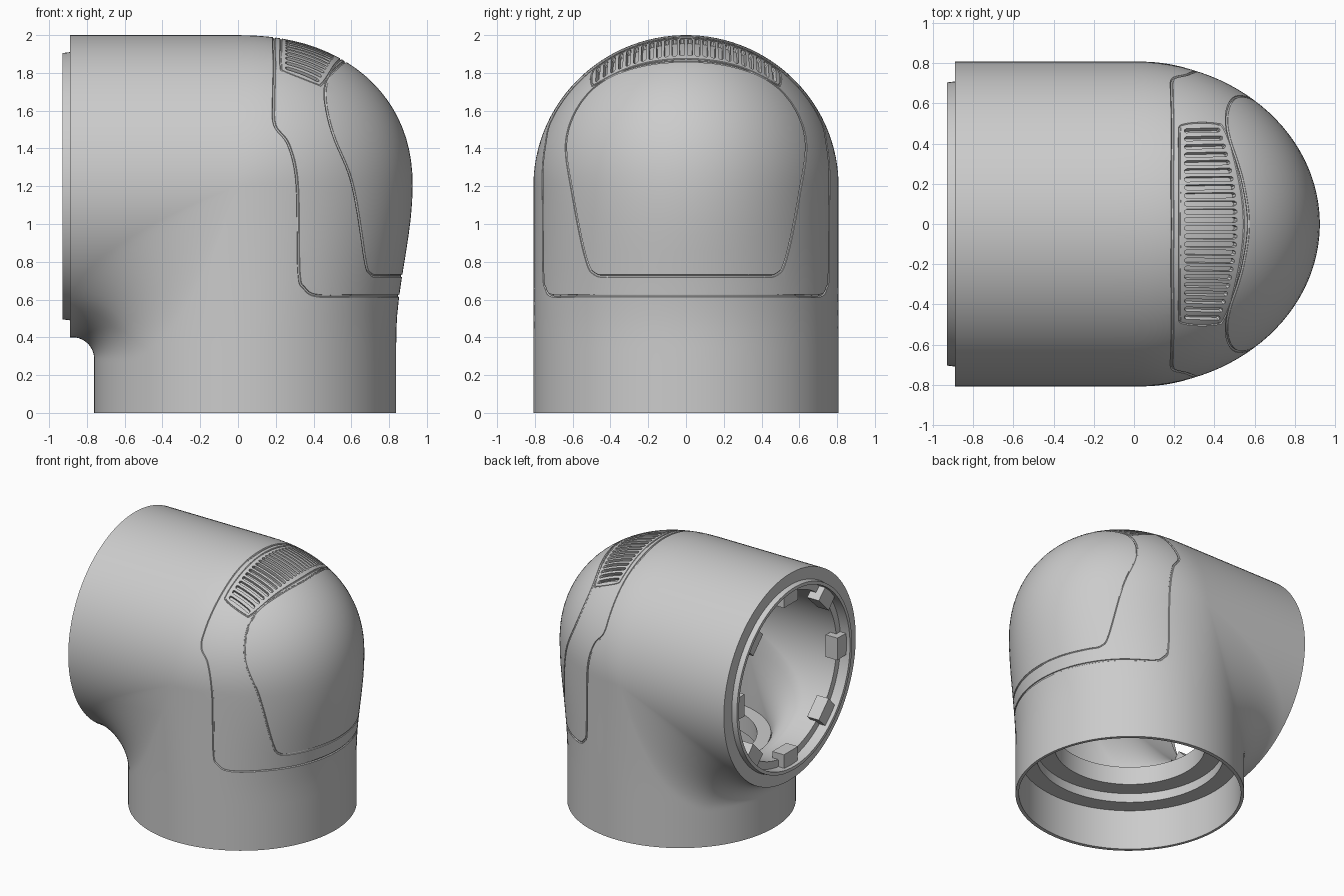
import bpy, bmesh, math
from mathutils import Vector

if "Cube" in bpy.data.objects:
    bpy.data.objects.remove(bpy.data.objects["Cube"])

grey = bpy.data.materials.new("plain_grey")
grey.use_nodes = True
grey.diffuse_color = (0.6, 0.6, 0.6, 1)
grey.node_tree.nodes["Principled BSDF"].inputs["Base Color"].default_value = (0.6, 0.6, 0.6, 1)

R, RY, RX, ZC, P = 0.8, 0.808, 0.925, 1.2, 2.2   # pipe radius, half depth, dome reach, axis height
CX, BORE = 0.038, 0.78                           # lower pipe centre, bore scale
SEG = 112


def taper(z):
    t = min(max((ZC - z) / 0.8, 0), 1)
    w = t * t * (3 - 2 * t)
    return RX - (RX - R) * w, CX * w             # front reach and centre offset


def mesh_object(name, bm):
    bmesh.ops.recalc_face_normals(bm, faces=bm.faces)
    me = bpy.data.meshes.new(name)
    bm.to_mesh(me)
    bm.free()
    ob = bpy.data.objects.new(name, me)
    bpy.context.collection.objects.link(ob)
    me.materials.append(grey)
    return ob


def select(ob):
    bpy.ops.object.select_all(action='DESELECT')
    ob.select_set(True)
    bpy.context.view_layer.objects.active = ob


def elbow_path(c, s, x0, z0):
    """Points (x, z) of one elbow line, at cosine c and scale s."""
    pts, n = [], 22
    u = abs(c) * s
    arc = []
    if c >= 0:                                    # outer side: domed corner
        for i in range(n + 1):
            a = math.pi / 2 * i / n
            arc.append((RX * u * math.sin(a) ** (2 / P), ZC + R * u * math.cos(a) ** (2 / P)))
    else:                                         # inner side: concave fillet
        k = abs(c)
        f = s * min(0.12 * k + 1.2 * k * (1 - k), 0.915 - 0.8 * k)
        cx, cz = -R * u, ZC - R * u
        for i in range(n + 1):
            a = math.pi / 2 * i / n
            z = cz - f + f * math.cos(a)
            arc.append((cx - f + f * math.sin(a) + taper(z)[1], z))
    for i in range(8):
        pts.append((x0 + (arc[0][0] - x0) * i / 8, arc[0][1]))
    pts += arc
    z1 = arc[-1][1]
    for i in range(1, 15):
        z = z1 + (z0 - z1) * i / 14
        a, b = taper(z)
        pts.append(((a if c >= 0 else R) * c * s + b, z))
    return pts


# Hollow elbow housing: one closed loop of profile points per angle
def housing_loop(t):
    c, s = math.cos(t), math.sin(t)
    low = lambda r, z: (CX + r * c, r * s, z)
    side = lambda x, r: (x, r * s, ZC + r * c)
    loop = [(x, RY * s, z) for x, z in elbow_path(c, 1, -0.89, 0)]
    # stepped ledge and neck of the lower opening
    loop += [low(0.78, 0), low(0.78, 0.31), low(0.66, 0.31), low(0.66, 0.38),
             low(0.53, 0.38), low(0.53, 0.52)]
    loop += [(x, RY * BORE * s, z) for x, z in reversed(elbow_path(c, BORE, -0.85, 0.52))]
    # collar of the side opening
    loop += [side(-0.85, 0.68), side(-0.93, 0.68), side(-0.93, 0.705), side(-0.89, 0.71)]
    return loop


bm = bmesh.new()
loops = [[bm.verts.new(p) for p in housing_loop(2 * math.pi * (i + 0.5) / SEG)] for i in range(SEG)]
for i in range(SEG):
    a, b = loops[i], loops[(i + 1) % SEG]
    for j in range(len(a)):
        k = (j + 1) % len(a)
        bm.faces.new((a[j], a[k], b[k], b[j]))
housing = mesh_object("elbow_housing", bm)


def snap(p):
    """Move a rough point onto the domed surface."""
    x, y, z = p
    if z > ZC:
        g = (max(x, 0) / RX) ** P + ((z - ZC) / R) ** P
        f = math.sqrt(g ** (2 / P) + (y / RY) ** 2)
        return Vector((x / f, y / f, ZC + (z - ZC) / f))
    a, b = taper(z)
    f = math.hypot((x - b) / a, y / RY)
    return Vector((b + (x - b) / f, y / f, z))


def on_top(x, y):
    return snap((x, y, ZC + R * math.sqrt(1 - (y / RY) ** 2 - (x / RX) ** 2)))


def groove_cutter(name, half, radius):
    """Closed tube along a half outline mirrored in y."""
    half = [Vector(p) for p in half]
    ring = half + [Vector((p.x, -p.y, p.z)) for p in reversed(half[1:-1])]
    n, pts = len(ring), []
    for i in range(n):
        p0, p1, p2, p3 = (ring[(i + k) % n] for k in (-1, 0, 1, 2))
        for j in range(8):
            t = j / 8
            pts.append(snap(0.5 * (2 * p1 + (p2 - p0) * t + (2 * p0 - 5 * p1 + 4 * p2 - p3) * t * t
                                   + (3 * p1 - p0 - 3 * p2 + p3) * t ** 3)))
    cu = bpy.data.curves.new(name, 'CURVE')
    cu.dimensions = '3D'
    cu.bevel_depth = radius
    cu.bevel_resolution = 1
    sp = cu.splines.new('POLY')
    sp.points.add(len(pts) - 1)
    for q, p in zip(sp.points, pts):
        q.co = (*p, 1)
    sp.use_cyclic_u = True
    ob = bpy.data.objects.new(name, cu)
    bpy.context.collection.objects.link(ob)
    select(ob)
    bpy.ops.object.convert(target='MESH')
    ob = bpy.context.view_layer.objects.active
    ob.data.materials.clear()
    ob.data.materials.append(grey)
    return ob


# Panel seams and vent frame
cutters = [
    groove_cutter("outer_seam_cutter", [
        (.19, 0, 1.98), (.19, .25, 1.95), (.19, .5, 1.8), (.19, .66, 1.65), (.2, .74, 1.53),
        (.27, .75, 1.42), (.31, .75, 1.2), (.32, .75, .75), (.35, .74, .66), (.42, .7, .62),
        (.62, .55, .62), (.78, .3, .62), (.86, 0, .62)], 0.008),
    groove_cutter("dome_seam_cutter", [
        (.57, 0, 1.86), (.54, .2, 1.84), (.47, .42, 1.76), (.45, .54, 1.63), (.5, .62, 1.45),
        (.6, .6, 1.2), (.67, .53, .82), (.7, .48, .735), (.76, .4, .725), (.85, .2, .725),
        (.88, 0, .725)], 0.008),
    groove_cutter("vent_frame_cutter", [
        on_top(*p) for p in ((.225, 0), (.225, .25), (.225, .45), (.25, .49), (.4, .49),
                             (.44, .46), (.5, .25), (.53, 0))], 0.006),
]

# Row of vent slots with rounded ends
bm = bmesh.new()
for i in range(24):
    y = -0.46 + 0.04 * i
    x0, x1 = 0.25, 0.5 - 0.08 * (y / 0.46) ** 2
    rings = []
    for u, half in ((0, .006), (.04, .013), (.35, .013), (.65, .013), (.96, .013), (1, .006)):
        p = on_top(x0 + (x1 - x0) * u, y)
        n = (p - Vector((0, 0, ZC))).normalized()
        w = n.cross(Vector((1, 0, 0))).normalized() * half
        rings.append([bm.verts.new(p + w * a + n * b) for a, b in
                      ((-1, -.025), (1, -.025), (1, .025), (-1, .025))])
    for a, b in zip(rings, rings[1:]):
        for k in range(4):
            bm.faces.new((a[k], a[(k + 1) % 4], b[(k + 1) % 4], b[k]))
    bm.faces.new(rings[0])
    bm.faces.new(rings[-1])
cutters.append(mesh_object("vent_slot_cutter", bm))

for cutter in cutters:
    cutter.hide_render = True
    select(housing)
    mod = housing.modifiers.new("cut", 'BOOLEAN')
    mod.operation = 'DIFFERENCE'
    mod.solver = 'EXACT'
    mod.object = cutter
    bpy.ops.object.modifier_apply(modifier=mod.name)
    bpy.data.objects.remove(cutter)
select(housing)
bpy.ops.object.shade_smooth_by_angle(angle=math.radians(32))

# Locking lugs inside the side opening
bm = bmesh.new()
for i in range(8):
    mid, wid = 2 * math.pi * i / 8, 0.15
    v = [bm.verts.new((x, r * math.sin(mid + a), ZC + r * math.cos(mid + a)))
         for x in (-0.9, -0.8)
         for r, a in ((0.575, -wid), (0.575, wid), (0.685, wid * 0.8), (0.685, -wid * 0.8))]
    for f in ((0, 1, 2, 3), (4, 5, 6, 7), (0, 1, 5, 4), (1, 2, 6, 5), (2, 3, 7, 6), (3, 0, 4, 7)):
        bm.faces.new([v[k] for k in f])
mesh_object("side_opening_lugs", bm)
